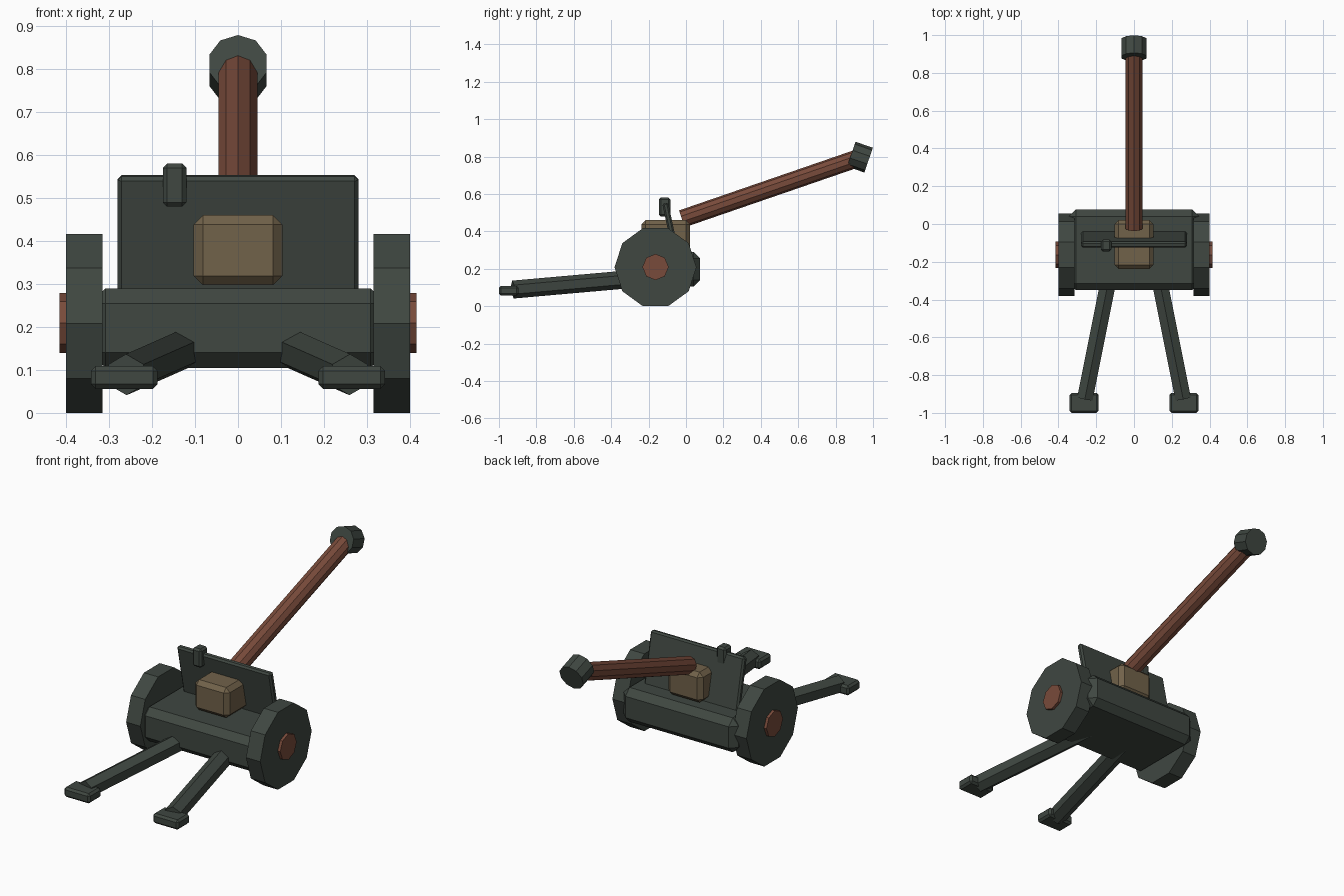
import bpy, bmesh, math
from mathutils import Vector, Matrix

if "Cube" in bpy.data.objects:
    bpy.data.objects.remove(bpy.data.objects["Cube"])


def material(name, rgb):
    m = bpy.data.materials.new(name)
    m.diffuse_color = (*rgb, 1)
    m.use_nodes = True
    m.node_tree.nodes["Principled BSDF"].inputs["Base Color"].default_value = m.diffuse_color
    return m


GREEN = material("dark field green", (0.050, 0.063, 0.053))
BROWN = material("rust brown", (0.190, 0.070, 0.043))
TAN = material("dull tan", (0.165, 0.122, 0.068))


def finish(name, bm, mat):
    bmesh.ops.recalc_face_normals(bm, faces=bm.faces)
    mesh = bpy.data.meshes.new(name)
    bm.to_mesh(mesh)
    bm.free()
    mesh.materials.append(mat)
    ob = bpy.data.objects.new(name, mesh)
    bpy.context.collection.objects.link(ob)
    return ob


def box(name, lo, hi, bevel, mat, tilt=0):
    """Chamfered box between two corners, optionally tilted about x."""
    lo, hi = Vector(lo), Vector(hi)
    bm = bmesh.new()
    bmesh.ops.create_cube(bm, size=1)
    bmesh.ops.scale(bm, vec=hi - lo, verts=bm.verts)
    bmesh.ops.bevel(bm, geom=bm.edges[:], offset=bevel, segments=1,
                    affect='EDGES', profile=0.5)
    place = Matrix.Translation((lo + hi) / 2) @ Matrix.Rotation(tilt, 4, 'X')
    bmesh.ops.transform(bm, matrix=place, verts=bm.verts)
    return finish(name, bm, mat)


def rod(name, a, b, radius, sides, mat, up=(0, 0, 1)):
    """Prism from a to b with one ridge pointing towards up."""
    a, b = Vector(a), Vector(b)
    d = (b - a).normalized()
    side = Vector(up).cross(d).normalized()
    ridge = d.cross(side)
    bm = bmesh.new()
    rings = []
    for p in (a, b):
        ring = []
        for i in range(sides):
            t = 2 * math.pi * i / sides
            ring.append(bm.verts.new(p + radius * (ridge * math.cos(t) + side * math.sin(t))))
        rings.append(ring)
    for i in range(sides):
        j = (i + 1) % sides
        bm.faces.new((rings[0][i], rings[0][j], rings[1][j], rings[1][i]))
    bm.faces.new(rings[0])
    bm.faces.new(rings[1])
    return finish(name, bm, mat)


# Carriage body, tilted shield, breech and sight
box("carriage_body", (-0.343, -0.35, 0.105), (0.343, 0.076, 0.29), 0.035, GREEN)
box("shield", (-0.28, -0.095, 0.245), (0.28, -0.063, 0.555), 0.009, GREEN, math.radians(12))
box("breech", (-0.103, -0.238, 0.297), (0.103, 0.022, 0.46), 0.022, TAN)
box("sight", (-0.175, -0.145, 0.48), (-0.12, -0.083, 0.58), 0.01, GREEN)

# Barrel rises at 19 degrees, the muzzle ring tips the other way
pitch = math.radians(19)
start = Vector((0, -0.022, 0.467))
rod("barrel", start, start + Vector((0, math.cos(pitch), math.sin(pitch))), 0.0475, 10, BROWN)
muzzle = Vector((0, 0.93, 0.797))
half = 0.049 * Vector((0, math.cos(pitch), -math.sin(pitch)))
rod("muzzle", muzzle - half, muzzle + half, 0.07, 10, GREEN)

# Wheels, hubs, trail legs and feet on both sides
for s, label in ((-1, "left"), (1, "right")):
    y, z = -0.163, 0.2085
    rod(f"{label}_wheel", (s * 0.315, y, z), (s * 0.40, y, z), 0.219, 10, GREEN, up=(0, 1, 0))
    rod(f"{label}_hub", (s * 0.35, y, z + 0.001), (s * 0.415, y, z + 0.001), 0.07, 8, BROWN)
    rod(f"{label}_trail_leg", (s * 0.115, -0.2, 0.153), (s * 0.26, -0.925, 0.089),
        0.048, 6, GREEN)
    xs = sorted((s * 0.187, s * 0.342))
    box(f"{label}_trail_foot", (xs[0], -1.0, 0.056), (xs[1], -0.895, 0.109), 0.011, GREEN)
